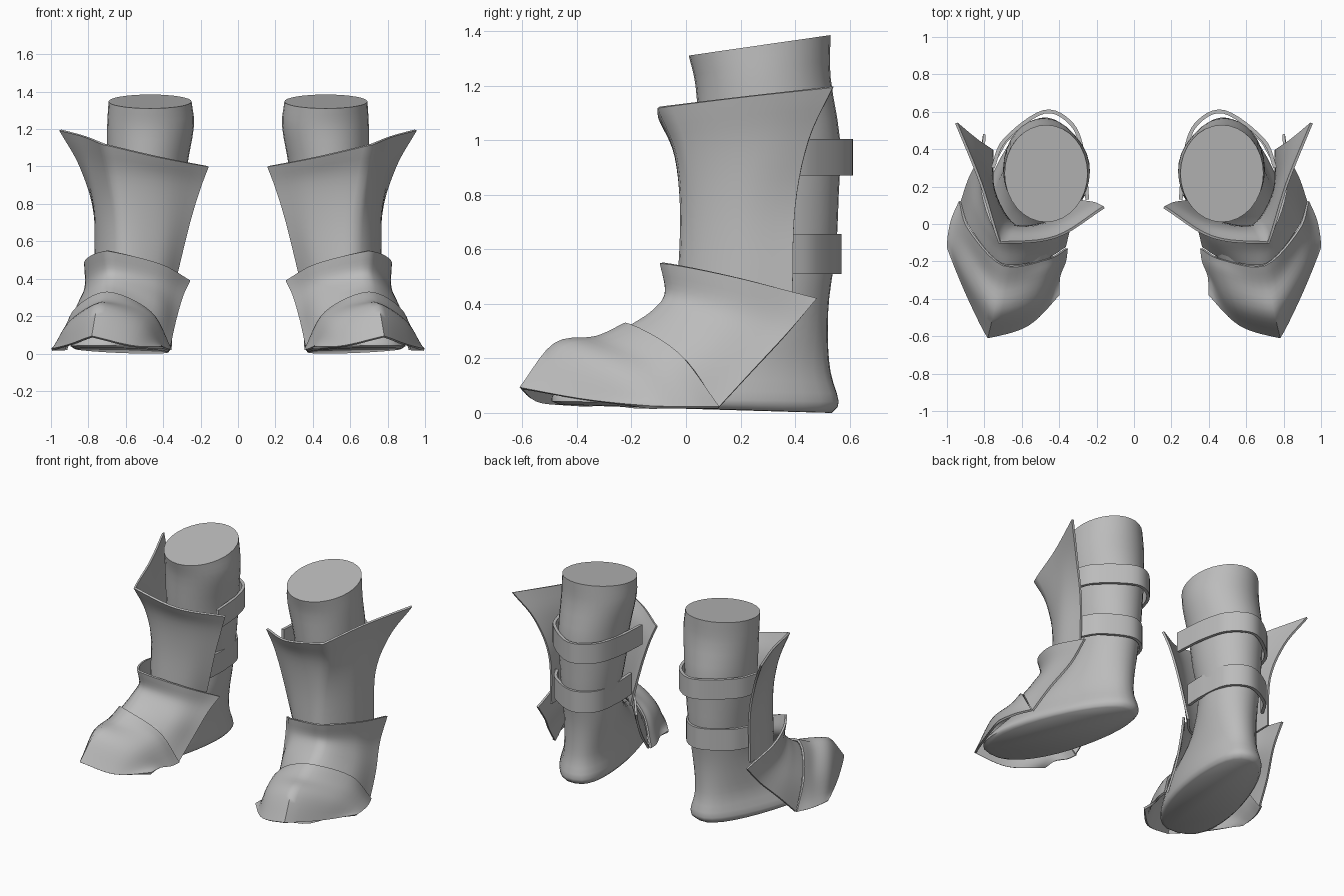
import bpy
import bmesh
import math

cube = bpy.data.objects.get("Cube")
if cube:
    bpy.data.objects.remove(cube, do_unlink=True)

# One plain grey for everything
grey = bpy.data.materials.new("plain_grey")
grey.use_nodes = True
colour = (0.5, 0.5, 0.5, 1)
grey.diffuse_color = colour
grey.node_tree.nodes["Principled BSDF"].inputs["Base Color"].default_value = colour


def spline(points, steps):
    """Smooth open curve through tuples of any length."""
    result = []
    last = len(points) - 1
    for i in range(last):
        b, c = points[i], points[i + 1]
        a = points[i - 1] if i else [2 * p - q for p, q in zip(b, c)]
        d = points[i + 2] if i + 2 <= last else [2 * q - p for p, q in zip(b, c)]
        for s in range(steps):
            t = s / steps
            result.append(tuple(
                q + t / 2 * (r - p + t * (2 * p - 5 * q + 4 * r - w + t * (3 * (q - r) + w - p)))
                for p, q, r, w in zip(a, b, c, d)))
    result.append(tuple(points[-1]))
    return result


def ridged_row(row, roundness):
    """Curve through a row: creased at the ridge (0) up to fully rounded (1)."""
    middle = len(row) // 2
    creased = spline(row[:middle + 1], 6)[:-1] + spline(row[middle:], 6)
    rounded = spline(row, 6)
    return [tuple(p + (q - p) * roundness for p, q in zip(a, b))
            for a, b in zip(creased, rounded)]


def make_grid(name, rows, side, closed=False, thickness=0):
    """Skin rows of points; closed rows are capped, open sheets get thickness."""
    bm = bmesh.new()
    grid = [[bm.verts.new((side * x, y, z)) for x, y, z in row] for row in rows]
    count = len(grid[0])
    for low, high in zip(grid, grid[1:]):
        for i in range(count if closed else count - 1):
            j = (i + 1) % count
            bm.faces.new((low[i], low[j], high[j], high[i]))
    if closed:
        bm.faces.new(grid[0])
        bm.faces.new(grid[-1])
    bmesh.ops.recalc_face_normals(bm, faces=bm.faces)
    mesh = bpy.data.meshes.new(name)
    bm.to_mesh(mesh)
    bm.free()
    mesh.materials.append(grey)
    obj = bpy.data.objects.new(name, mesh)
    bpy.context.collection.objects.link(obj)
    bpy.ops.object.select_all(action="DESELECT")
    obj.select_set(True)
    bpy.context.view_layer.objects.active = obj
    if thickness:
        shell = obj.modifiers.new("Shell", "SOLIDIFY")
        shell.thickness = thickness
        shell.offset = 0
        bpy.ops.object.modifier_apply(modifier=shell.name)
    bpy.ops.object.shade_smooth_by_angle(angle=math.radians(62))


def make_plate(name, rows, side, first_round, last_round):
    step = (last_round - first_round) / (len(rows) - 1)
    curves = [ridged_row(row, first_round + step * i) for i, row in enumerate(rows)]
    columns = [spline(column, 5) for column in zip(*curves)]
    make_grid(name, columns, side, thickness=0.014)


def leg_ring(back_z, front_z, back_x, back_y, front_x, front_y, width, flare, power):
    """Egg-shaped ring running from a heel point to a front point."""
    ring = []
    for i in range(32):
        angle = math.tau * i / 32
        t = (1 - math.cos(angle)) / 2
        bulge = math.copysign(abs(math.sin(angle)) ** power, math.sin(angle))
        across = width * bulge * (1 - flare * math.cos(angle))
        ring.append((back_x + (front_x - back_x) * t + across,
                     back_y + (front_y - back_y) * t + across * (front_x - back_x) * 0.6,
                     back_z + (front_z - back_z) * t))
    return ring


# Leg and foot: back z, front z, heel x y, front x y, half width, flare, power
leg = [
    (1.385, 1.31, .47, .53, .47, .01, .222, 0, 1),
    (1.23, 1.2, .465, .53, .47, .035, .232, 0, 1),
    (1, 1, .48, .565, .49, .05, .213, 0, 1),
    (.8, .8, .48, .56, .5, .07, .2, 0, 1),
    (.6, .6, .48, .55, .51, .1, .18, 0, 1),
    (.42, .45, .48, .525, .53, .06, .177, 0, 1),
    (.28, .31, .48, .52, .59, -.1, .18, .02, .95),
    (.15, .19, .48, .53, .67, -.36, .195, .08, .85),
    (.04, .06, .47, .56, .75, -.49, .222, .12, .78),
    (0, .03, .48, .535, .74, -.46, .205, .12, .78),
]

# Plates: each row runs inner edge, inner side, ridge, outer side, outer edge
shin = [
    [(.16, .09, 1), (.42, -.07, 1.05), (.72, -.1, 1.12), (.82, .22, 1.16), (.95, .54, 1.195)],
    [(.205, .11, .88), (.42, -.01, .92), (.68, -.03, .95), (.78, .22, .98), (.84, .45, 1)],
    [(.26, .12, .7), (.42, .02, .7), (.64, -.01, .72), (.75, .18, .74), (.765, .4, .75)],
    [(.33, .13, .42), (.44, .02, .42), (.63, -.02, .42), (.75, .16, .42), (.76, .39, .42)],
]
ankle = [
    [(.26, .17, .39), (.42, 0, .48), (.7, -.09, .55), (.81, .17, .5), (.8, .48, .42)],
    [(.3, .1, .3), (.45, -.02, .38), (.69, -.07, .44), (.8, .13, .38), (.82, .37, .29)],
    [(.34, 0, .16), (.45, -.1, .28), (.7, -.12, .37), (.84, .06, .28), (.88, .24, .15)],
    [(.37, -.12, .02), (.48, -.18, .2), (.7, -.21, .31), (.87, -.02, .21), (.92, .12, .02)],
]
toe = [
    [(.36, -.13, .02), (.47, -.19, .22), (.7, -.22, .325), (.88, -.03, .22), (.93, .12, .02)],
    [(.37, -.2, .02), (.48, -.27, .21), (.72, -.33, .275), (.89, -.12, .18), (.97, .03, .02)],
    [(.4, -.28, .03), (.52, -.42, .16), (.75, -.48, .25), (.9, -.27, .15), (.99, -.06, .02)],
    [(.4, -.38, .03), (.57, -.54, .04), (.78, -.605, .09), (.89, -.38, .05), (.995, -.13, .02)],
]

# Straps: path from outer end round the back to inner end, then bottom and top
straps = {
    "upper_strap": ([(.755, .3), (.69, .45), (.48, .6), (.33, .53), (.27, .36), (.25, .13)], .87, 1.005),
    "lower_strap": ([(.735, .36), (.66, .47), (.48, .56), (.35, .48), (.32, .3), (.325, .14)], .51, .655),
}

for side, label in ((1, "left"), (-1, "right")):
    make_grid(label + "_leg", [leg_ring(*ring) for ring in spline(leg, 3)], side, closed=True)
    make_plate(label + "_shin_plate", shin, side, 0.1, 1)
    make_plate(label + "_ankle_plate", ankle, side, 0.5, 0.9)
    make_plate(label + "_toe_plate", toe, side, 0.9, 0.1)
    for name, (path, bottom, top) in straps.items():
        curve = spline(path, 6)
        rows = [[(x, y, z) for x, y in curve] for z in (bottom, top)]
        make_grid(label + "_" + name, rows, side, thickness=0.02)
